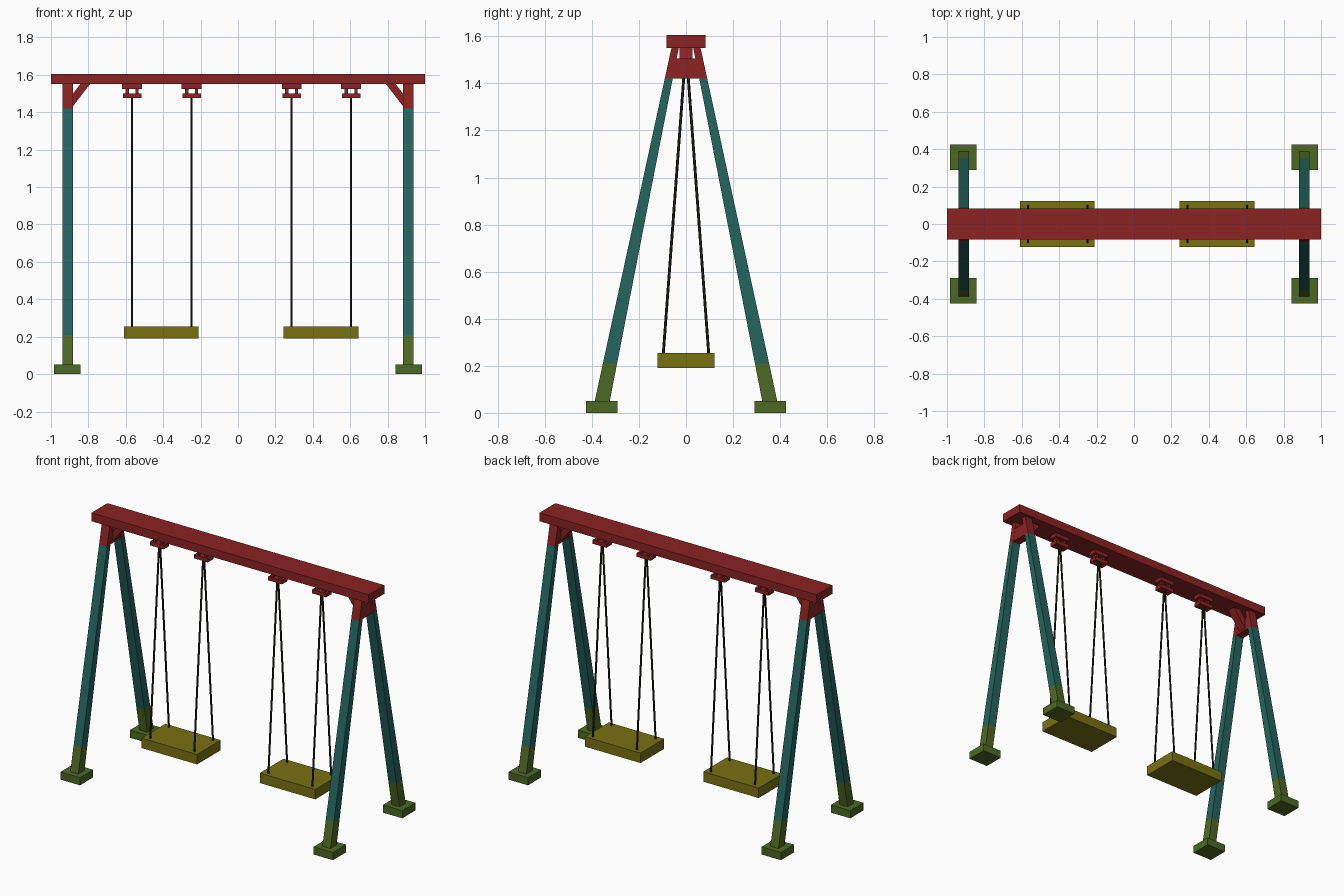
import bpy, bmesh
from mathutils import Vector

if "Cube" in bpy.data.objects:
    bpy.data.objects.remove(bpy.data.objects["Cube"])


def material(name, rgb):
    m = bpy.data.materials.new(name)
    m.diffuse_color = (*rgb, 1)
    m.use_nodes = True
    m.node_tree.nodes["Principled BSDF"].inputs["Base Color"].default_value = m.diffuse_color
    return m


RED = material("red paint", (0.26, 0.016, 0.017))
TEAL = material("teal paint", (0.018, 0.128, 0.113))
GREEN = material("moss green", (0.078, 0.138, 0.018))
YELLOW = material("olive yellow", (0.19, 0.165, 0.006))
ROPE = material("dark rope", (0.022, 0.017, 0.010))


def finish(name, bm, mats):
    bmesh.ops.recalc_face_normals(bm, faces=bm.faces)
    me = bpy.data.meshes.new(name)
    bm.to_mesh(me)
    bm.free()
    for m in mats:
        me.materials.append(m)
    ob = bpy.data.objects.new(name, me)
    bpy.context.collection.objects.link(ob)
    return ob


def box(name, x, y, z, mat):
    """Box from (min, max) ranges."""
    bm = bmesh.new()
    bmesh.ops.create_cube(bm, size=1)
    for v in bm.verts:
        v.co = [r[0] + (c + 0.5) * (r[1] - r[0]) for c, r in zip(v.co, (x, y, z))]
    return finish(name, bm, [mat])


def prism(name, a, b, points, mats, bands=()):
    """Extrude an outline from a to b; bands are heights where the colour changes."""
    bm = bmesh.new()
    f = bm.faces.new([bm.verts.new(p) for p in points])
    ext = bmesh.ops.extrude_face_region(bm, geom=[f])["geom"]
    bmesh.ops.translate(bm, vec=Vector(b) - Vector(a),
                        verts=[g for g in ext if isinstance(g, bmesh.types.BMVert)])
    for h in bands:
        bmesh.ops.bisect_plane(bm, geom=bm.verts[:] + bm.edges[:] + bm.faces[:],
                               plane_co=(0, 0, h), plane_no=(0, 0, 1))
    for f in bm.faces:
        f.material_index = sum(f.calc_center_median().z > h for h in bands)
    return finish(name, bm, mats)


def side_prism(name, x0, x1, yz, mats, bands=()):
    return prism(name, (x0, 0, 0), (x1, 0, 0), [(x0, y, z) for y, z in yz], mats, bands)


def rope(name, p, q, r=0.006):
    d = Vector(q) - Vector(p)
    bm = bmesh.new()
    bmesh.ops.create_cone(bm, cap_ends=True, segments=6, radius1=r, radius2=r, depth=d.length)
    ob = finish(name, bm, [ROPE])
    ob.rotation_euler = d.to_track_quat('Z', 'Y').to_euler()
    ob.location = (Vector(p) + Vector(q)) / 2


# top beam
box("top_beam", (-1, 1), (-0.082, 0.082), (1.55, 1.605), RED)

# end frames
for sx, side in ((-1, "left"), (1, "right")):
    x0, x1 = sx * 0.91 - 0.029, sx * 0.91 + 0.029
    for sy, end in ((-1, "front"), (1, "back")):
        # tapered leg: green boot, teal shaft, red cap
        side_prism(f"{side}_{end}_leg", x0, x1,
                   [(sy * 0.390, 0.04), (sy * 0.326, 0.04), (sy * 0.031, 1.55), (sy * 0.062, 1.55)],
                   [GREEN, TEAL, RED], (0.21, 1.42))
        ys = sorted((sy * 0.29, sy * 0.425))
        box(f"{side}_{end}_foot", (sx * 0.913 - 0.07, sx * 0.913 + 0.07), ys, (0, 0.05), GREEN)
    # gusset joining the legs
    side_prism(f"{side}_gusset", x0 + 0.001, x1 - 0.001,
               [(-0.086, 1.42), (0.086, 1.42), (0.06, 1.505), (-0.06, 1.505)], [RED])
    # diagonal brace under the beam
    prism(f"{side}_brace", (0, -0.028, 0), (0, 0.028, 0),
          [(sx * x, -0.028, z) for x, z in
           ((0.79, 1.552), (0.842, 1.552), (0.888, 1.492), (0.888, 1.425))], [RED])

# swings
for cx, side in ((-0.41, "left"), (0.443, "right")):
    box(f"{side}_seat", (cx - 0.2, cx + 0.2), (-0.122, 0.122), (0.19, 0.255), YELLOW)
    for sx in (-1, 1):
        hx = cx + 0.003 + sx * 0.159
        # hanger: plate, two posts, crossbar
        box(f"{side}_hanger_plate", (hx - 0.053, hx + 0.053), (-0.028, 0.028), (1.525, 1.552), RED)
        for px in (-0.026, 0.026):
            box(f"{side}_hanger_post", (hx + px - 0.009, hx + px + 0.009),
                (-0.018, 0.018), (1.495, 1.53), RED)
        box(f"{side}_hanger_bar", (hx - 0.05, hx + 0.05), (-0.028, 0.028), (1.475, 1.50), RED)
        for sy in (-1, 1):
            rope(f"{side}_rope", (hx, sy * 0.005, 1.485), (hx, sy * 0.097, 0.245))
